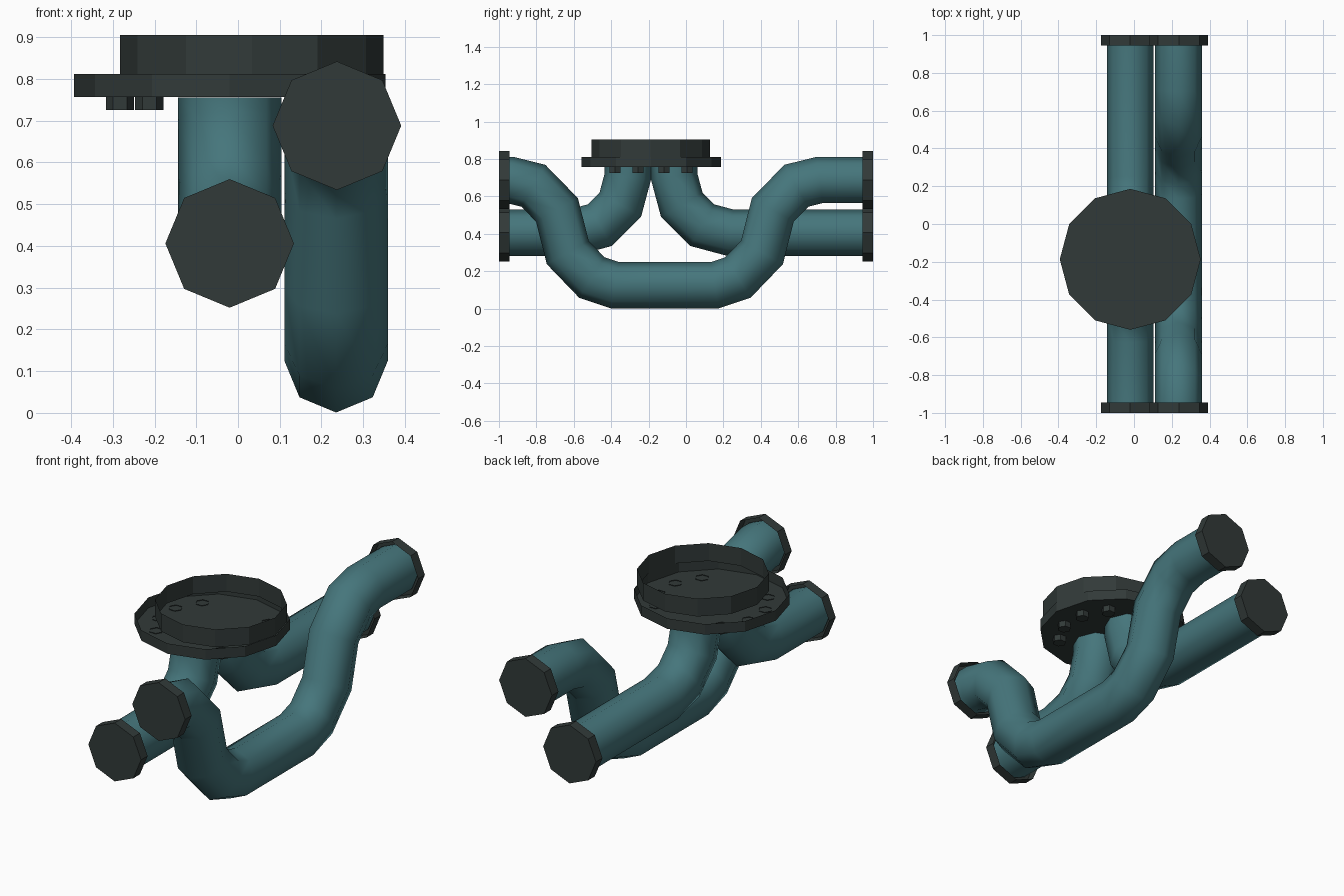
import bpy, bmesh, math
from mathutils import Matrix, Vector

if "Cube" in bpy.data.objects:
    bpy.data.objects.remove(bpy.data.objects["Cube"], do_unlink=True)


def material(name, rgb):
    mat = bpy.data.materials.new(name)
    mat.use_nodes = True
    mat.diffuse_color = (*rgb, 1)
    bsdf = mat.node_tree.nodes["Principled BSDF"]
    bsdf.inputs["Base Color"].default_value = (*rgb, 1)
    bsdf.inputs["Roughness"].default_value = 0.7
    return mat


TEAL = material("teal_paint", (0.06, 0.18, 0.20))
IRON = material("dark_iron", (0.031, 0.042, 0.040))


def finish(bm, name, mat, smooth=False):
    bmesh.ops.recalc_face_normals(bm, faces=bm.faces[:])
    for f in bm.faces:
        f.smooth = smooth
    mesh = bpy.data.meshes.new(name)
    bm.to_mesh(mesh)
    bm.free()
    mesh.materials.append(mat)
    obj = bpy.data.objects.new(name, mesh)
    bpy.context.collection.objects.link(obj)
    return obj


def cup(name, pos, radius, sides, depth, tilt=0, cap=True):
    """Thin shell: a capped base with walls rising along its own z."""
    bm = bmesh.new()
    bmesh.ops.create_circle(bm, cap_ends=True, radius=radius, segments=sides,
                            matrix=Matrix.Rotation(math.pi / 2, 4, 'Z'))
    base = bm.faces[:]
    rim = bmesh.ops.extrude_edge_only(bm, edges=bm.edges[:])["geom"]
    bmesh.ops.translate(bm, vec=(0, 0, depth),
                        verts=[v for v in rim if isinstance(v, bmesh.types.BMVert)])
    if not cap:
        bmesh.ops.delete(bm, geom=base, context='FACES_ONLY')
    bm.transform(Matrix.Translation(pos) @ Matrix.Rotation(math.radians(tilt), 4, 'X'))
    return finish(bm, name, IRON)


def pipe(name, x, path, radius=0.124, sides=8):
    """Sweep an octagon along a path of (y, z) points with mitred joints."""
    pts = [Vector(p) for p in path]
    bm = bmesh.new()
    rings = []
    for i, p in enumerate(pts):
        before = (p - pts[i - 1]).normalized() if i else None
        after = (pts[i + 1] - p).normalized() if i < len(pts) - 1 else None
        before, after = before or after, after or before
        along = (before + after).normalized()
        side = Vector((-along.y, along.x)) / along.dot(after)
        ring = []
        for k in range(sides):
            a = math.tau * k / sides
            q = p + side * radius * math.sin(a)
            ring.append(bm.verts.new((x + radius * math.cos(a), q.x, q.y)))
        rings.append(ring)
    for r0, r1 in zip(rings, rings[1:]):
        for k in range(sides):
            n = (k + 1) % sides
            bm.faces.new((r0[k], r0[n], r1[n], r1[k]))
    return finish(bm, name, TEAL, smooth=True)


# Main dimensions
X1, Z1 = -0.02, 0.406       # straight branch pipes
X2, Z2 = 0.235, 0.688       # dipping bypass pipe
MID_Y, FLOOR = -0.187, 0.757

# Two branch pipes: quarter bend down from the plate, then straight out
BEND = 0.30
for name, s in (("back_branch_pipe", 1), ("front_branch_pipe", -1)):
    start = MID_Y + s * 0.124
    path = [(start, FLOOR - 0.001)]
    for step in range(4):
        a = math.radians(30 * step)
        path.append((start + s * BEND * (1 - math.cos(a)),
                     Z1 + BEND * (1 - math.sin(a))))
    path.append((s * 0.99, Z1))
    pipe(name, X1, path)

# Bypass pipe: symmetric dip under the branches
DIP_Y = -0.113
half = [(0.267, 0.125), (0.39, 0.166), (0.519, 0.30),
        (0.577, 0.528), (0.703, 0.657), (0.828, Z2)]
dip = [(-0.99, Z2)]
dip += [(DIP_Y - y, z) for y, z in reversed(half)]
dip += [(DIP_Y + y, z) for y, z in half]
dip.append((0.99, Z2))
pipe("bypass_pipe", X2, dip)

# Octagonal end flanges, closed on the outer side
for label, x, z in (("branch", X1, Z1), ("bypass", X2 + 0.002, Z2)):
    cup("front_" + label + "_flange", (x, -1, z), 0.154, 8, 0.055, tilt=-90)
    cup("back_" + label + "_flange", (x, 1, z), 0.154, 8, 0.055, tilt=90)

# Round tray and the open collar above it
cup("round_plate", (X1, MID_Y, FLOOR), 0.373, 12, 0.055)
cup("collar_ring", (0.033, MID_Y - 0.002, 0.811), 0.316, 12, 0.094, cap=False)

# Hex bolts under the plate, four on each side
for k, angle in enumerate((-45, -15, 15, 45, 135, 165, 195, 225)):
    a = math.radians(angle)
    cup(f"bolt_{k + 1}", (X1 + 0.272 * math.cos(a), MID_Y + 0.272 * math.sin(a), 0.725),
        0.034, 6, 0.035)
